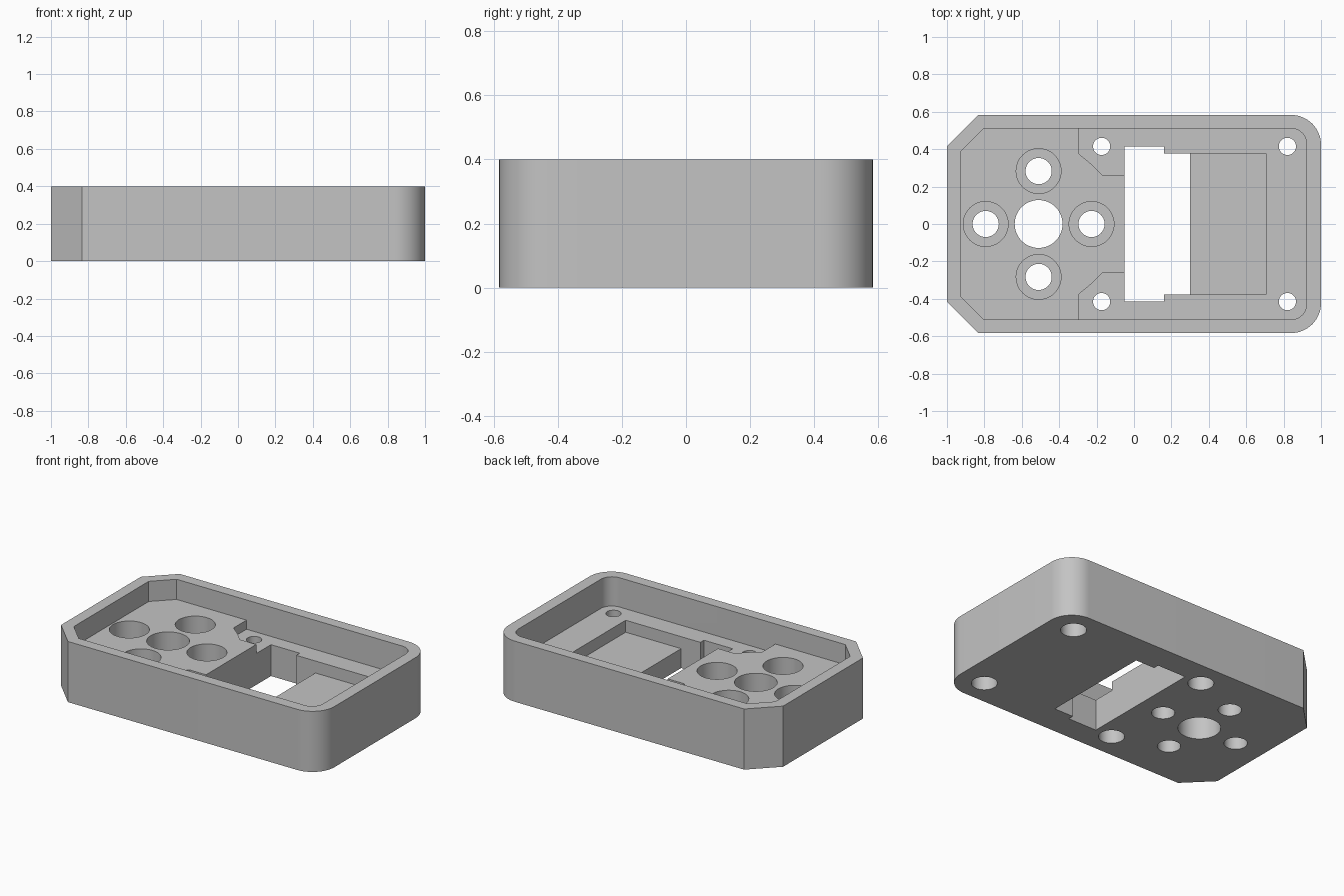
import bpy, bmesh, math

if "Cube" in bpy.data.objects:
    bpy.data.objects.remove(bpy.data.objects["Cube"], do_unlink=True)

HEIGHT = 0.4
FLOOR = 0.207      # main floor inside the tray
DECK = 0.267       # raised mounting deck
POCKET = 0.128     # sunken pocket floor
BORE = 0.12        # seat of the deck screw recesses

grey = bpy.data.materials.new("plain grey")
grey.use_nodes = True
colour = (0.55, 0.55, 0.55, 1)
grey.diffuse_color = colour
grey.node_tree.nodes["Principled BSDF"].inputs["Base Color"].default_value = colour


def prism(name, outline, bottom, top):
    """Extrude a flat outline between two heights."""
    bm = bmesh.new()
    face = bm.faces.new([bm.verts.new((x, y, bottom)) for x, y in outline])
    new = bmesh.ops.extrude_face_region(bm, geom=[face])["geom"]
    bmesh.ops.translate(bm, vec=(0, 0, top - bottom),
                        verts=[v for v in new if isinstance(v, bmesh.types.BMVert)])
    bmesh.ops.recalc_face_normals(bm, faces=bm.faces)
    mesh = bpy.data.meshes.new(name)
    bm.to_mesh(mesh)
    bm.free()
    mesh.materials.append(grey)
    obj = bpy.data.objects.new(name, mesh)
    bpy.context.collection.objects.link(obj)
    return obj


def arc(cx, cy, r, start, end, steps):
    angles = [math.radians(start + (end - start) * i / steps) for i in range(steps + 1)]
    return [(cx + r * math.cos(a), cy + r * math.sin(a)) for a in angles]


def circle(cx, cy, r):
    return arc(cx, cy, r, 0, 360, 48)[:-1]


def mirrored(half):
    """Complete a half outline across the x axis."""
    return half + [(x, -y) for x, y in reversed(half)]


def tray_outline(left, right, side, radius, chamfer):
    """Rounded corners at one end, chamfered corners at the other."""
    return mirrored(arc(right - radius, side - radius, radius, 0, 90, 16)
                    + [(left + chamfer, side), (left, side - chamfer)])


def combine(body, tool, operation="DIFFERENCE"):
    """Apply a boolean and discard the tool."""
    mod = body.modifiers.new(tool.name, "BOOLEAN")
    mod.operation = operation
    mod.solver = "EXACT"
    mod.object = tool
    graph = bpy.context.evaluated_depsgraph_get()
    result = bpy.data.meshes.new_from_object(body.evaluated_get(graph))
    body.modifiers.clear()
    body.data = result
    bpy.data.objects.remove(tool, do_unlink=True)


# Outer shell and its cavity
tray = prism("tray", tray_outline(-1, 1, 0.583, 0.16, 0.167), 0, HEIGHT)
combine(tray, prism("cavity", tray_outline(-0.925, 0.922, 0.51, 0.08, 0.12), FLOOR, 0.6))

# Raised deck with notches around the two nearest screw holes
deck = mirrored([(-0.05, 0.262), (-0.17, 0.262), (-0.225, 0.318), (-0.295, 0.375),
                 (-0.295, 0.54), (-0.82, 0.54), (-0.955, 0.405)])
combine(tray, prism("deck", deck, 0.16, DECK), "UNION")

# Stepped opening through the floor, and the pocket beside it
opening = mirrored([(0.30, 0.378), (0.16, 0.378), (0.16, 0.415), (-0.05, 0.415)])
pocket = mirrored([(0.705, 0.378), (0.10, 0.378)])
combine(tray, prism("pocket", pocket, POCKET, 0.6))
combine(tray, prism("opening", opening, -0.1, 0.6))

# Central hole and four recessed screw holes in the deck
combine(tray, prism("centre_hole", circle(-0.51, 0, 0.128), -0.1, 0.6))
for dx, dy in ((0.283, 0), (-0.283, 0), (0, 0.283), (0, -0.283)):
    combine(tray, prism("deck_recess", circle(-0.51 + dx, dy, 0.12), BORE, 0.6))
    combine(tray, prism("deck_hole", circle(-0.51 + dx, dy, 0.07), -0.1, 0.6))

# Floor screw holes, recessed from underneath
for x in (-0.173, 0.82):
    for y in (-0.415, 0.415):
        combine(tray, prism("foot_recess", circle(x, y, 0.078), -0.1, 0.1))
        combine(tray, prism("floor_hole", circle(x, y, 0.046), -0.1, 0.6))

# Smooth the curved walls, keep hard edges
bpy.ops.object.select_all(action="DESELECT")
tray.select_set(True)
bpy.context.view_layer.objects.active = tray
bpy.ops.object.shade_smooth_by_angle(angle=math.radians(30))
